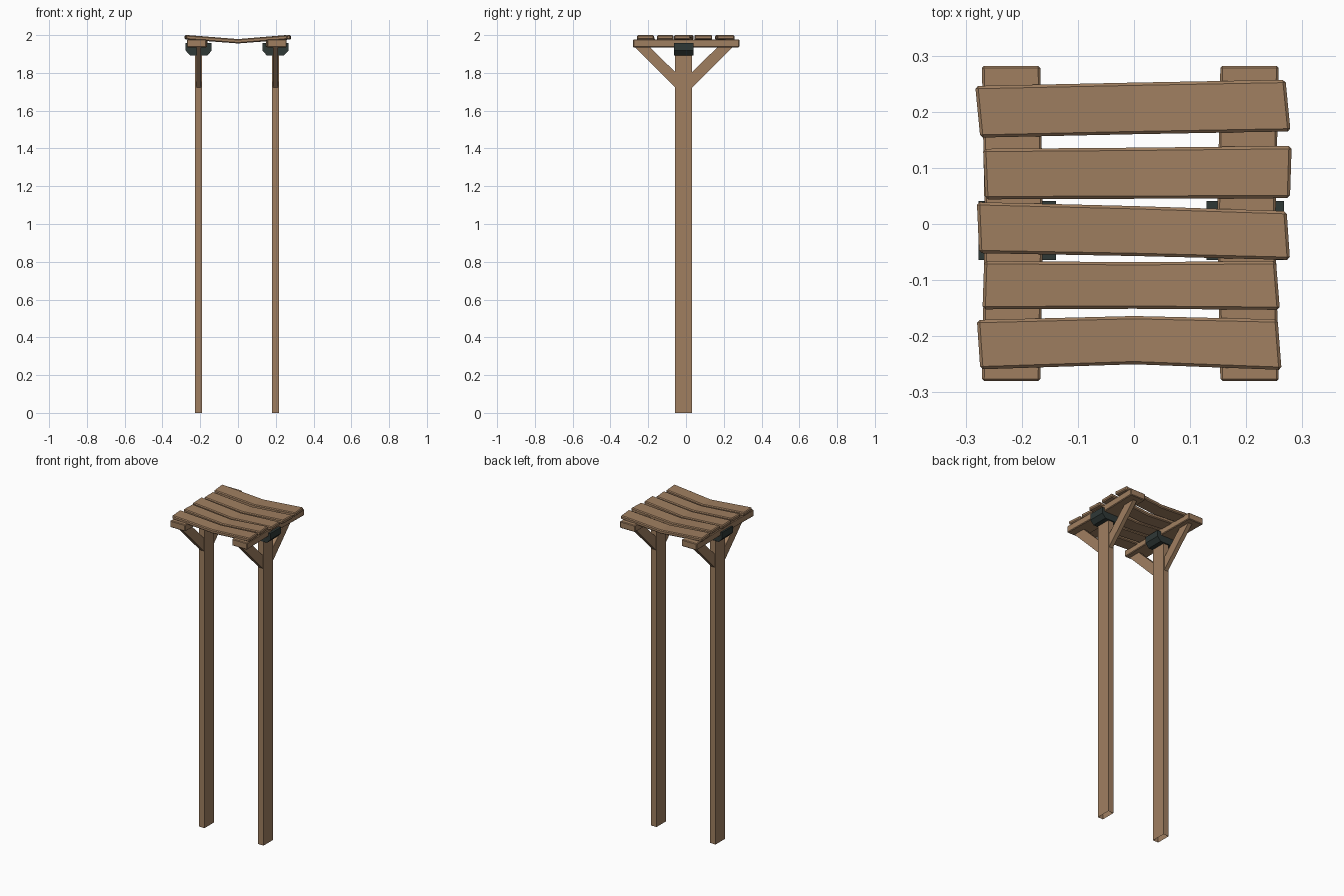
import bpy, bmesh

if "Cube" in bpy.data.objects:
    bpy.data.objects.remove(bpy.data.objects["Cube"])

def material(name, rgb):
    m = bpy.data.materials.new(name)
    m.diffuse_color = (*rgb, 1)
    m.use_nodes = True
    m.node_tree.nodes["Principled BSDF"].inputs["Base Color"].default_value = m.diffuse_color
    return m

wood = material("brown wood", (0.35, 0.212, 0.118))
iron = material("dark iron", (0.028, 0.040, 0.037))

def loft(name, rings, mat, bevel=0, open_start=False):
    """Join a list of 3D rings with side faces and cap the ends."""
    bm = bmesh.new()
    vs = [[bm.verts.new(p) for p in r] for r in rings]
    n = len(rings[0])
    for a, b in zip(vs, vs[1:]):
        for i in range(n):
            bm.faces.new((a[i], a[(i + 1) % n], b[(i + 1) % n], b[i]))
    start = bm.faces.new(vs[0][::-1])
    bm.faces.new(vs[-1])
    bmesh.ops.recalc_face_normals(bm, faces=bm.faces[:])
    if bevel:
        sharp = [e for e in bm.edges if e.calc_face_angle(0) > 0.8]
        bmesh.ops.bevel(bm, geom=sharp, offset=bevel, segments=1, affect='EDGES')
    elif open_start:
        bmesh.ops.delete(bm, geom=[start], context='FACES_ONLY')
    me = bpy.data.meshes.new(name)
    bm.to_mesh(me)
    bm.free()
    me.materials.append(mat)
    ob = bpy.data.objects.new(name, me)
    bpy.context.collection.objects.link(ob)
    return ob

# Sagging top planks: left (x back, x front, y back, y front), middle y pair, right
planks = [
    ((-0.283, -0.274, 0.246, 0.154), (0.252, 0.160), (0.270, 0.279, 0.257, 0.165)),
    ((-0.269, -0.265, 0.134, 0.044), (0.136, 0.045), (0.281, 0.278, 0.139, 0.046)),
    ((-0.280, -0.276, 0.039, -0.052), (0.032, -0.057), (0.272, 0.278, 0.023, -0.064)),
    ((-0.267, -0.270, -0.066, -0.152), (-0.068, -0.151), (0.253, 0.260, -0.066, -0.153)),
    ((-0.280, -0.274, -0.171, -0.259), (-0.164, -0.250), (0.256, 0.263, -0.170, -0.260)),
]

def plank_ring(xb, xf, yb, yf, top):
    low = top - 0.023
    return [(xb, yb, top), (xf, yf, top), (xf, yf, low), (xb, yb, low)]

for i, (l, m, r) in enumerate(planks):
    loft(f"top_plank_{i + 1}",
         [plank_ring(*l, 2.0), plank_ring(0, 0, *m, 1.979), plank_ring(*r, 2.0)],
         wood, bevel=0.005)

# Two matching supports
for side, cx, bx, bow in (("left", -0.208, -0.219, 0.005), ("right", 0.198, 0.206, -0.006)):
    # Post, open underneath
    loft(f"{side}_post",
         [[(cx + sx * 0.0185, y, z) for sx, y in
           ((-1, -0.058), (1, -0.058), (1, 0.033), (-1, 0.033))] for z in (0, 1.94)],
         wood, open_start=True)
    # Slightly bowed cross beam
    loft(f"{side}_cross_beam",
         [[(bx + d + sx * 0.052, y, z) for sx, z in
           ((-1, 1.935), (1, 1.935), (1, 1.977), (-1, 1.977))]
          for y, d in ((-0.28, 0), (0, bow), (0.282, 0))],
         wood, bevel=0.004)
    # Iron bracket with chamfered bottom
    loft(f"{side}_bracket",
         [[(cx + x, y, z) for x, z in
           ((-0.069, 1.957), (-0.069, 1.918), (-0.046, 1.893),
            (0.046, 1.893), (0.069, 1.918), (0.069, 1.957))]
          for y in (-0.064, 0.041)], iron)
    # Diagonal braces
    for end, s in (("front", -1), ("back", 1)):
        loft(f"{side}_{end}_brace",
             [[(cx + x, -0.0125 + s * d, z) for d, z in
               ((0.03, 1.707), (0.262, 1.94), (0.183, 1.94), (0.03, 1.79))]
              for x in (-0.013, 0.013)], wood)
